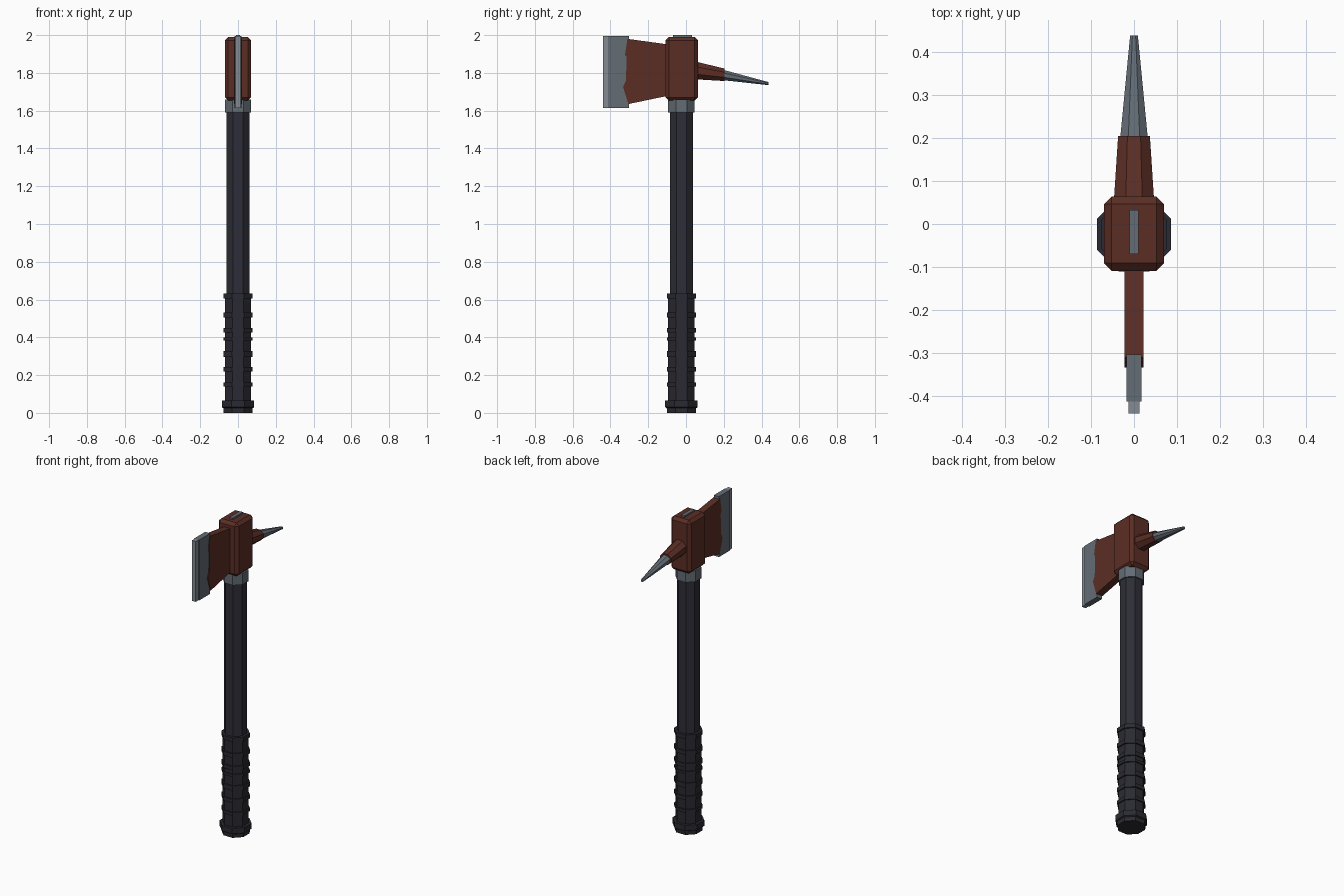
import bpy, bmesh, math
from mathutils import Matrix, Vector

if "Cube" in bpy.data.objects:
    bpy.data.objects.remove(bpy.data.objects["Cube"])


def material(name, rgb):
    m = bpy.data.materials.new(name)
    m.use_nodes = True
    m.diffuse_color = (*rgb, 1)
    m.node_tree.nodes["Principled BSDF"].inputs["Base Color"].default_value = (*rgb, 1)
    return m


RED = material("oxide red", (0.105, 0.027, 0.018))
STEEL = material("steel", (0.125, 0.15, 0.175))
EDGE = material("honed steel", (0.23, 0.26, 0.29))
SHAFT = material("dark shaft", (0.027, 0.027, 0.038))
GRIP = material("black grip", (0.023, 0.023, 0.031))
AXIS_Y = -0.024  # centre line of the handle


def finish(name, bm, mat):
    bmesh.ops.recalc_face_normals(bm, faces=bm.faces)
    mesh = bpy.data.meshes.new(name)
    bm.to_mesh(mesh)
    bm.free()
    mesh.materials.append(mat)
    obj = bpy.data.objects.new(name, mesh)
    bpy.context.collection.objects.link(obj)
    return obj


def box(name, low, high, mat, bevel=0):
    low, high = Vector(low), Vector(high)
    bm = bmesh.new()
    bmesh.ops.create_cube(bm, size=1, matrix=Matrix.Translation((low + high) / 2)
                          @ Matrix.Diagonal((*(high - low), 1)))
    if bevel:
        bmesh.ops.bevel(bm, geom=bm.edges[:], offset=bevel, segments=1, affect="EDGES")
    return finish(name, bm, mat)


def octagon_loft(name, sections, mat):
    """Loft flat-sided octagons; each section is (centre, u half, v half), u and v vectors."""
    bm = bmesh.new()
    rings = []
    for centre, u, v in sections:
        ring = []
        for i in range(8):
            a = math.radians(22.5 + 45 * i)
            k = 1 / math.cos(math.radians(22.5))
            ring.append(bm.verts.new(Vector(centre) + k * (Vector(u) * math.cos(a) + Vector(v) * math.sin(a))))
        rings.append(ring)
    for a, b in zip(rings, rings[1:]):
        for i in range(8):
            bm.faces.new((a[i], a[(i + 1) % 8], b[(i + 1) % 8], b[i]))
    bm.faces.new(rings[0])
    bm.faces.new(rings[-1])
    return finish(name, bm, mat)


def upright(name, levels, mat):
    return octagon_loft(name, [((0, AXIS_Y, z), (r, 0, 0), (0, r, 0)) for z, r in levels], mat)


def spike(name, stations, mat):
    return octagon_loft(name, [((0, y, z), (rx, 0, 0), (0, 0, rz)) for y, z, rx, rz in stations], mat)


def slab(name, outline, half, mat):
    """Extrude a side outline of (y, z) points across x."""
    bm = bmesh.new()
    face = bm.faces.new([bm.verts.new((-half, y, z)) for y, z in outline])
    out = bmesh.ops.extrude_face_region(bm, geom=[face])
    moved = [v for v in out["geom"] if isinstance(v, bmesh.types.BMVert)]
    bmesh.ops.translate(bm, verts=moved, vec=(2 * half, 0, 0))
    return finish(name, bm, mat)


# Handle
upright("shaft", [(0.6, 0.062), (1.6, 0.062)], SHAFT)
upright("grip", [(0.05, 0.07), (0.62, 0.07)], GRIP)
for z, h in [(0.15, 0.02), (0.232, 0.024), (0.312, 0.03), (0.392, 0.016),
             (0.438, 0.024), (0.518, 0.026), (0.618, 0.026)]:
    upright("grip_ring", [(z - h / 2, 0.077), (z + h / 2, 0.077)], GRIP)
upright("pommel", [(0, 0.076), (0.025, 0.078), (0.03, 0.086), (0.065, 0.086)], GRIP)
upright("collar", [(1.59, 0.07), (1.66, 0.07)], STEEL)

# Head block and wedge in its top
box("head_block", (-0.07, -0.109, 1.653), (0.07, 0.064, 1.99), RED, 0.018)
box("top_wedge", (-0.011, -0.07, 1.95), (0.011, 0.032, 2.0), STEEL)

# Blade: cheek with a chipped paint line, steel bit and honed edge
slab("blade_cheek", [(-0.09, 1.68), (-0.305, 1.635), (-0.333, 1.725), (-0.318, 1.76),
                     (-0.314, 1.885), (-0.323, 1.895), (-0.31, 1.98), (-0.09, 1.95)], 0.022, RED)
box("blade_bit", (-0.018, -0.412, 1.614), (0.018, -0.303, 1.995), STEEL)
box("honed_edge", (-0.013, -0.44, 1.614), (0.013, -0.41, 1.995), EDGE)

# Rear spike
spike("spike_socket", [(0.05, 1.813, 0.047, 0.047), (0.204, 1.79, 0.037, 0.033)], RED)
spike("spike_tip", [(0.19, 1.79, 0.033, 0.028), (0.438, 1.743, 0.009, 0.008)], STEEL)
